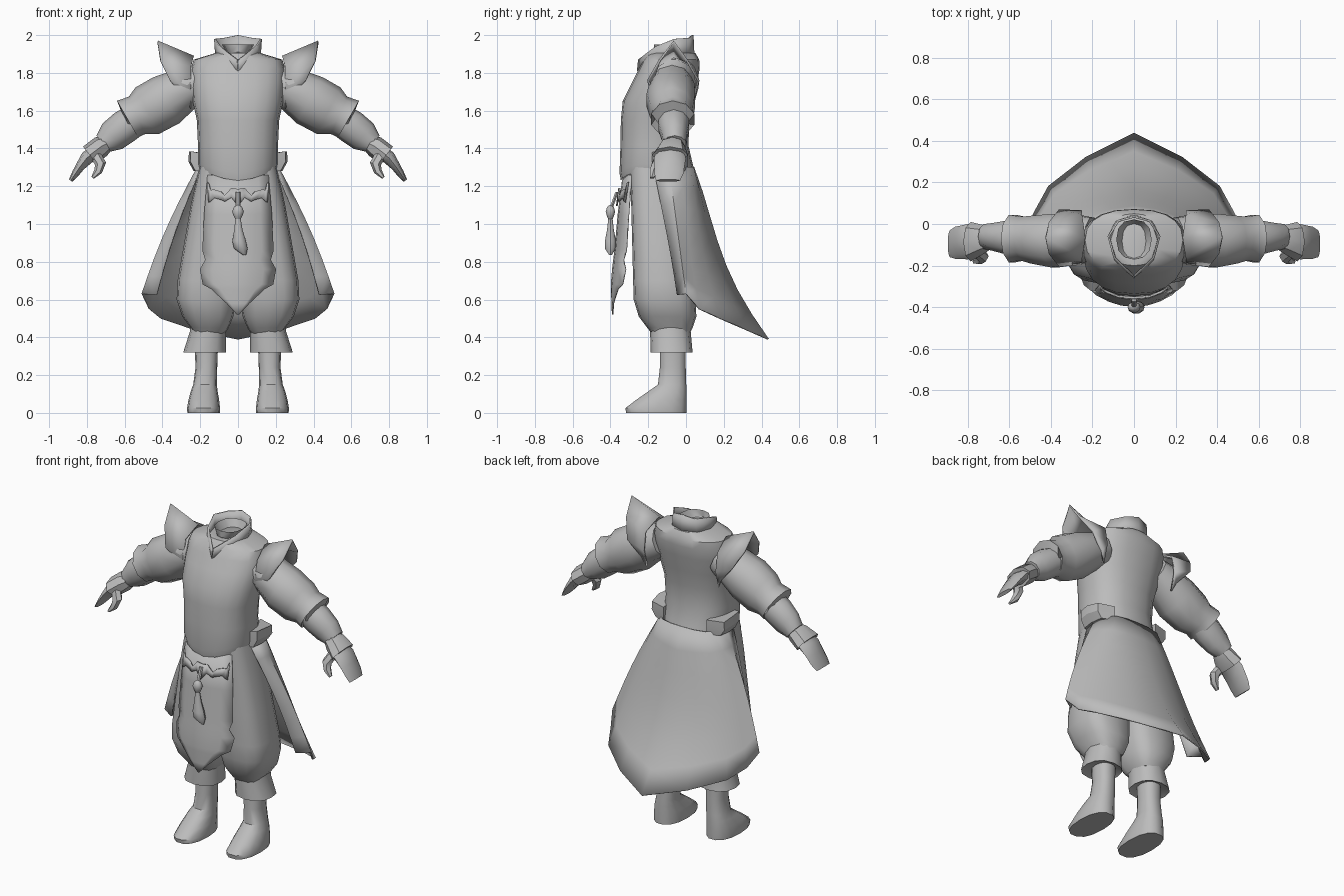
import bpy, bmesh, math
from mathutils import Vector

cloth = bpy.data.materials.new("plain_grey")
cloth.diffuse_color = (0.5, 0.5, 0.5, 1)


def make(name, rows, closed=True, caps=True, mirror=False, thick=0.0, angle=40):
    """Skin a list of equally long point rows into one smooth-shaded object."""
    bm = bmesh.new()
    vs = [[bm.verts.new(p) for p in row] for row in rows]
    n = len(rows[0])
    for a, b in zip(vs, vs[1:]):
        for i in range(n if closed else n - 1):
            j = (i + 1) % n
            bm.faces.new((a[i], a[j], b[j], b[i]))
    if closed and caps:
        bm.faces.new(vs[0][::-1])
        bm.faces.new(vs[-1])
    bmesh.ops.recalc_face_normals(bm, faces=bm.faces)
    me = bpy.data.meshes.new(name)
    bm.to_mesh(me)
    bm.free()
    me.materials.append(cloth)
    ob = bpy.data.objects.new(name, me)
    bpy.context.collection.objects.link(ob)
    if mirror:
        m = ob.modifiers.new("mirror", "MIRROR")
        m.use_clip = True
    if thick:
        s = ob.modifiers.new("thickness", "SOLIDIFY")
        s.thickness = thick
        s.offset = 0
    bpy.ops.object.select_all(action="DESELECT")
    ob.select_set(True)
    bpy.context.view_layer.objects.active = ob
    bpy.ops.object.shade_smooth_by_angle(angle=math.radians(angle))
    return ob


def ring(z, x0, x1, yf, yb, n=16, p=0.85):
    """Rounded horizontal section between the given limits."""
    f = lambda v: math.copysign(abs(v) ** p, v)
    return [Vector(((x0 + x1) / 2 + (x1 - x0) / 2 * f(math.cos(a)),
                    (yf + yb) / 2 + (yb - yf) / 2 * f(math.sin(a)), z))
            for a in (2 * math.pi * i / n for i in range(n))]


def tube(name, pts, n=10, **kw):
    """Mirrored tube through (x, y, z, radius, y radius), bending in the xz plane."""
    rows = []
    for i, (x, y, z, r, ry) in enumerate(pts):
        a, b = pts[max(i - 1, 0)], pts[min(i + 1, len(pts) - 1)]
        t = Vector((b[0] - a[0], 0, b[2] - a[2])).normalized()
        nrm = Vector((-t.z, 0, t.x))
        rows.append([Vector((x, y, z)) + nrm * r * math.cos(k) + Vector((0, ry * math.sin(k), 0))
                     for k in (2 * math.pi * j / n for j in range(n))])
    return make(name, rows, mirror=True, **kw)


def lerp(table, v):
    """Piecewise linear lookup in a table of falling keys."""
    for (k0, a), (k1, b) in zip(table, table[1:]):
        if v >= k1:
            return a + (b - a) * min(1, max(0, (k0 - v) / (k0 - k1)))
    return table[-1][1]


# Tunic body, with the hem dipping at the front
body = [ring(z, -h, h, f, b, 20) for z, h, f, b in (
    (1.285, .205, -.345, .045), (1.32, .212, -.352, .035), (1.42, .212, -.347, .012),
    (1.55, .218, -.345, .02), (1.65, .24, -.335, .04), (1.75, .25, -.285, .06),
    (1.82, .25, -.25, .072), (1.87, .235, -.225, .07), (1.905, .12, -.2, .05))]
for row, dip in ((body[0], .055), (body[1], .05)):
    for p in row:
        if p.y < -.16:
            p.z -= dip * min(1, 1.25 * (1 - abs(p.x) / .21))
make("tunic", body)

# Collar with open front, and the hollow neck inside
low = [(0, .04, 1.89), (.085, .01, 1.88), (.115, -.08, 1.88), (.08, -.19, 1.86), (0, -.255, 1.81)]
high = [(0, .035, 2.0), (.075, .015, 1.985), (.122, -.06, 1.98), (.095, -.16, 1.94), (.004, -.25, 1.87)]
make("collar", [low, high], closed=False, mirror=True, thick=.01)
make("neck", [ring(1.87, -.04, .04, -.13, -.02, 12), ring(1.91, -.06, .06, -.17, .005, 12),
              ring(1.95, -.085, .085, -.17, .022, 12)], caps=False)

# Flared shoulder guards
inner = [(.25, -.15, 1.61), (.25, -.19, 1.72), (.25, -.16, 1.83), (.235, -.065, 1.885),
         (.25, .04, 1.83), (.25, .06, 1.72), (.25, .03, 1.61)]
outer = [(.275, -.15, 1.665), (.36, -.2, 1.76), (.41, -.14, 1.865), (.425, -.065, 1.965),
         (.41, .005, 1.865), (.36, .065, 1.76), (.275, .04, 1.665)]
make("shoulder_guard", [inner, outer], closed=False, mirror=True, thick=.012, angle=30)

# Sleeves, forearms and cuffs
tube("upper_sleeve", [(.2, -.075, 1.75, .10, .11), (.28, -.075, 1.715, .115, .125),
                      (.38, -.08, 1.655, .14, .135), (.48, -.075, 1.60, .138, .12),
                      (.535, -.07, 1.575, .108, .11), (.585, -.07, 1.555, .112, .12),
                      (.57, -.07, 1.555, .08, .08)])
tube("forearm", [(.53, -.065, 1.56, .085, .085), (.6, -.065, 1.515, .09, .085),
                 (.665, -.062, 1.465, .085, .07), (.715, -.06, 1.425, .055, .062)])
tube("cuff", [(.695, -.07, 1.425, .045, .055), (.725, -.075, 1.41, .058, .07),
              (.785, -.085, 1.365, .057, .095), (.775, -.085, 1.37, .035, .075)], n=8)

# Mitten-like hands: joined fingers and a separate thumb
tube("hand", [(.75, -.085, 1.385, .04, .07), (.80, -.085, 1.35, .036, .085),
              (.835, -.088, 1.305, .025, .08), (.86, -.09, 1.268, .02, .077),
              (.886, -.095, 1.23, .011, .064)], n=8)
tube("thumb", [(.755, -.13, 1.365, .03, .03), (.728, -.155, 1.32, .03, .03),
               (.74, -.17, 1.28, .022, .025), (.77, -.18, 1.245, .008, .012)], n=6)

# Side flaps of the belt
make("belt_flap", [[(.17, -.19, z), (x - .01, -.17, z + d), (x, -.1, z + d), (x - .01, -.02, z), (.15, .01, z)]
                   for z, x, d in ((1.28, .235, 0), (1.32, .262, .01), (1.37, .26, .015))],
     mirror=True, angle=25)

# Baggy trousers with bands below the knee
make("trouser_leg", [ring(*r, 16, .72) for r in (
    (1.32, 0, .2, -.30, -.01), (1.1, 0, .25, -.29, .0), (.9, 0, .285, -.285, .02),
    (.7, .004, .32, -.28, .04), (.6, .01, .325, -.277, .05), (.51, .025, .295, -.25, .055),
    (.45, .05, .25, -.205, .035), (.42, .07, .24, -.18, .02))], mirror=True)
make("knee_band", [ring(*r, 12) for r in (
    (.47, .065, .25, -.19, .03), (.43, .065, .255, -.19, .025),
    (.32, .063, .29, -.187, .035), (.335, .09, .25, -.16, .01))], mirror=True)

# Boots
make("boot", [ring(*r, 14) for r in (
    (.38, .105, .23, -.14, .0), (.24, .11, .225, -.14, .0), (.15, .112, .237, -.15, .003),
    (.115, .108, .25, -.2, .005), (.07, .10, .262, -.265, .005), (.025, .095, .27, -.325, .006),
    (0, .096, .268, -.32, .005))], mirror=True)

# Long coat tail, from the waist out to the pointed hem
top = [(0, .04, 1.3), (.08, .037, 1.3), (.15, .02, 1.3), (.195, -.03, 1.3), (.213, -.09, 1.3), (.20, -.17, 1.29)]
hem = [(0, .435, .39), (.23, .32, .44), (.41, .18, .50), (.47, .07, .55), (.507, 0, .63), (.43, -.045, .625)]
tail = []
for k in range(8):
    t = k / 7
    row = []
    for a, b in zip(top, hem):
        p = Vector(a).lerp(Vector(b), t)
        p.y -= .13 * b[1] * math.sin(math.pi * t ** 1.4)
        p.x += .02 * math.sin(math.pi * t) * b[0] / .5
        row.append(p)
    tail.append(row)
make("coat_tail", tail, closed=False, mirror=True, thick=.008)

# Front apron with a notched edge and pointed end
front = [(1.27, -.33), (1.05, -.358), (.86, -.375), (.7, -.395), (.51, -.388)]
surf = lambda x, z, d=0: (x, lerp(front, z) + 1.7 * x * x - d, z)
shape = ((1.26, .16), (1.05, .178), (.86, .187), (.81, .172), (.76, .2),
         (.68, .185), (.655, .14), (.58, .06), (.52, .004))
make("apron", [[surf(w * i / 3, z) for i in range(-3, 4)] for z, w in shape],
     closed=False, thick=.008)

# Scrolled ornament plate on the apron
scroll = ((0, 1.14, .045), (.035, 1.165, .025), (.07, 1.135, .016), (.09, 1.15, .022),
          (.125, 1.16, .022), (.145, 1.15, .03), (.155, 1.165, .05), (.16, 1.21, .012))
make("ornament", [[surf(x, z + s * w, .014) for s in (-1, 1)] for x, z, w in scroll],
     closed=False, mirror=True, thick=.009)

# Bead and hanging tassel
bead = [(1.1, 0, .006), (1.09, 0, .022), (1.065, 0, .031), (1.04, 0, .022), (1.025, 0, .014)]
strands = [(1.03, 0, .014), (.97, .002, .022), (.91, .006, .036), (.87, .015, .036), (.835, .035, .008)]
for name, prof in (("tassel_bead", bead), ("tassel", strands)):
    make(name, [ring(z, x - r, x + r, -.4 - r * .85, -.4 + r * .85, 10, 1) for z, x, r in prof])
make("tassel_cord", [ring(z, -.012, .012, y - .01, y + .01, 6, 1)
                     for z, y in ((1.17, -.365), (1.08, -.398))])
